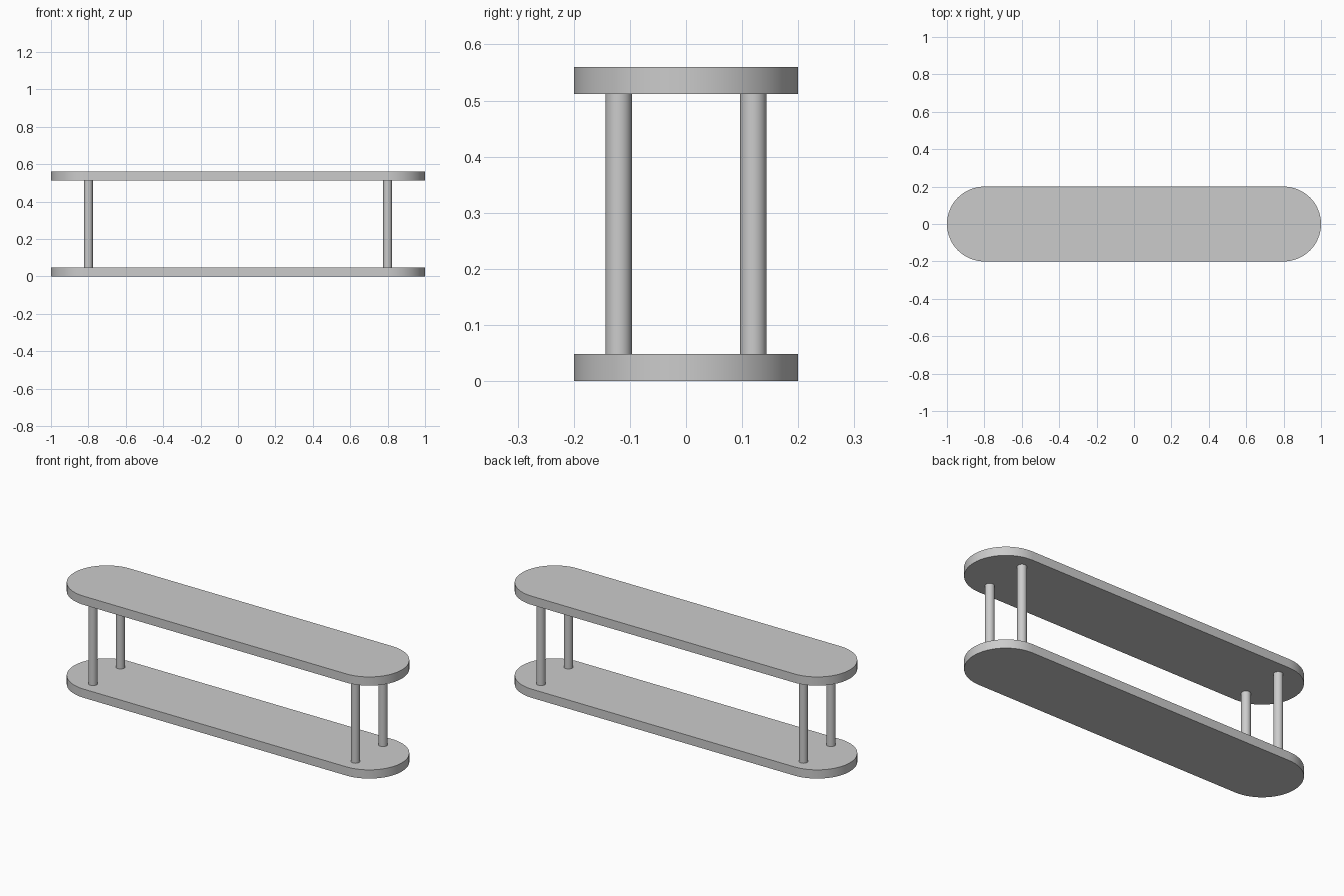
import bpy
import bmesh
from math import cos, sin, pi, radians

cube = bpy.data.objects.get("Cube")
if cube:
    bpy.data.objects.remove(cube, do_unlink=True)

LENGTH, RADIUS, THICK, HEIGHT = 2.0, 0.2, 0.048, 0.56
POST_X, POST_Y, POST_R = 0.8, 0.12, 0.0235

grey = bpy.data.materials.new("light grey")
grey.use_nodes = True
colour = (0.6, 0.6, 0.6, 1)
grey.diffuse_color = colour
grey.node_tree.nodes["Principled BSDF"].inputs["Base Color"].default_value = colour


def finish(obj):
    obj.data.materials.append(grey)
    bpy.ops.object.select_all(action='DESELECT')
    obj.select_set(True)
    bpy.context.view_layer.objects.active = obj
    bpy.ops.object.shade_smooth_by_angle(angle=radians(30))


def board(name, z):
    """Flat board with fully rounded ends, extruded upwards from z."""
    bm = bmesh.new()
    steps = 32
    outline = []
    for side in (1, -1):
        for i in range(steps + 1):
            a = -pi / 2 + pi * i / steps
            x = LENGTH / 2 - RADIUS + RADIUS * cos(a)
            outline.append(bm.verts.new((side * x, side * RADIUS * sin(a), z)))
    base = bm.faces.new(outline)
    top = bmesh.ops.extrude_face_region(bm, geom=[base], use_keep_orig=True)["geom"]
    bmesh.ops.translate(bm, vec=(0, 0, THICK),
                        verts=[v for v in top if isinstance(v, bmesh.types.BMVert)])
    bmesh.ops.recalc_face_normals(bm, faces=bm.faces)
    mesh = bpy.data.meshes.new(name)
    bm.to_mesh(mesh)
    bm.free()
    obj = bpy.data.objects.new(name, mesh)
    bpy.context.collection.objects.link(obj)
    finish(obj)


# Two matching shelves
board("bottom_shelf", 0)
board("top_shelf", HEIGHT - THICK)

# Four round posts between the shelves
for x, side in ((POST_X, "left"), (-POST_X, "right")):
    for y, end in ((-POST_Y, "front"), (POST_Y, "back")):
        bpy.ops.mesh.primitive_cylinder_add(
            vertices=32, radius=POST_R, depth=HEIGHT - 2 * THICK,
            location=(x, y, HEIGHT / 2))
        post = bpy.context.object
        post.name = f"{end}_{side}_post"
        finish(post)
